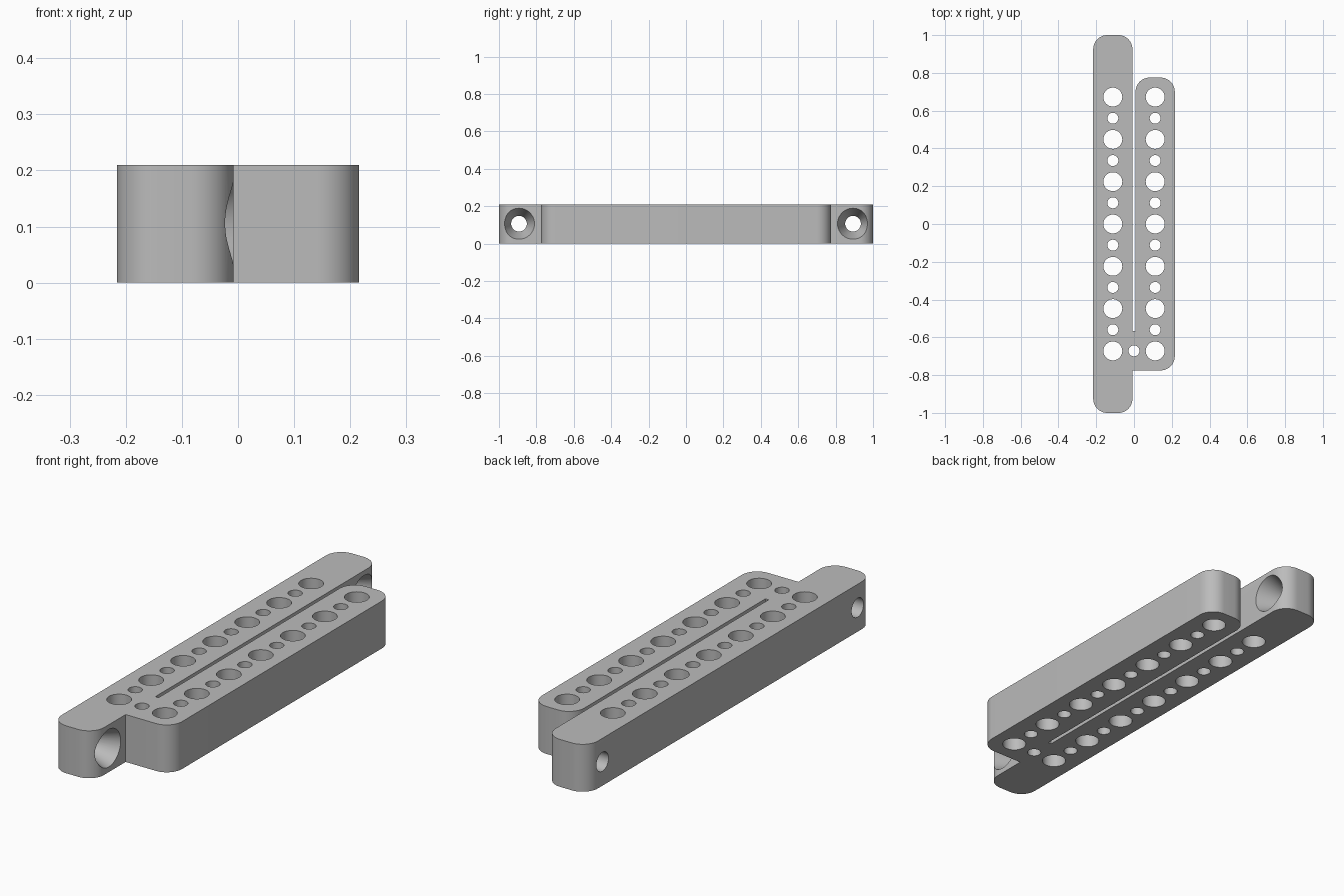
import bpy, bmesh, math
from mathutils import Matrix, Vector

if "Cube" in bpy.data.objects:
    bpy.data.objects.remove(bpy.data.objects["Cube"], do_unlink=True)

HEIGHT = 0.21
HALF_WIDTH = 0.216
GAP = 0.008            # half the slot between the two bars
SHORT = 0.775          # half length of the short bar
FILLET = 0.075
PITCH = 0.224
ROW = PITCH / 2        # x of each hole row
SCREW_Y = 0.893

grey = bpy.data.materials.new("satin grey")
grey.use_nodes = True
colour = (0.5, 0.5, 0.5, 1)
grey.diffuse_color = colour
grey.node_tree.nodes["Principled BSDF"].inputs["Base Color"].default_value = colour


def make_object(name, bm):
    bmesh.ops.recalc_face_normals(bm, faces=bm.faces)
    mesh = bpy.data.meshes.new(name)
    bm.to_mesh(mesh)
    bm.free()
    mesh.materials.append(grey)
    obj = bpy.data.objects.new(name, mesh)
    bpy.context.collection.objects.link(obj)
    return obj


def rounded_outline(corners, steps=12):
    """Round the corners that have a radius; all turns are right angles."""
    points = []
    for i, (x, y, radius) in enumerate(corners):
        here = Vector((x, y))
        if not radius:
            points.append(here)
            continue
        before = (Vector(corners[i - 1][:2]) - here).normalized()
        after = (Vector(corners[(i + 1) % len(corners)][:2]) - here).normalized()
        centre = here + (before + after) * radius
        for s in range(steps + 1):
            a = math.pi / 2 * s / steps
            points.append(centre - radius * (after * math.cos(a) + before * math.sin(a)))
    return points


# Body: a long bar and a short bar joined at the front, with a slot between
corners = [
    (-HALF_WIDTH, -1, FILLET), (-GAP, -1, FILLET),
    (-GAP, -SHORT, 0), (HALF_WIDTH, -SHORT, FILLET),
    (HALF_WIDTH, SHORT, FILLET), (GAP, SHORT, FILLET),
    (GAP, -0.567, 0), (-GAP, -0.567, 0),
    (-GAP, 1, FILLET), (-HALF_WIDTH, 1, FILLET),
]
bm = bmesh.new()
base = bm.faces.new([bm.verts.new((p.x, p.y, 0)) for p in rounded_outline(corners)])
top = bmesh.ops.extrude_face_region(bm, geom=[base])["geom"]
bmesh.ops.translate(bm, vec=(0, 0, HEIGHT),
                    verts=[v for v in top if isinstance(v, bmesh.types.BMVert)])
body = make_object("drilled_double_bar", bm)

# Upright holes: alternating large and small along both rows
cutters = bmesh.new()


def upright_hole(x, y, radius):
    bmesh.ops.create_cone(cutters, cap_ends=True, segments=40, radius1=radius,
                          radius2=radius, depth=HEIGHT * 2,
                          matrix=Matrix.Translation((x, y, HEIGHT / 2)))


for x in (-ROW, ROW):
    for i in range(-6, 7):
        upright_hole(x, i * ROW, 0.029 if i % 2 else 0.05)
upright_hole(0, -3 * PITCH, 0.029)


# Cross holes: a bore with a deep conical mouth, turned as one profile
def screw_hole(y):
    profile = [(-0.3, 0.042), (-0.112, 0.042), (-GAP, 0.083), (0.05, 0.106)]
    count = 40
    rings = []
    for x, r in profile:
        rings.append([cutters.verts.new((x, y + r * math.cos(math.tau * k / count),
                                         0.106 + r * math.sin(math.tau * k / count)))
                      for k in range(count)])
    for a, b in zip(rings, rings[1:]):
        for k in range(count):
            n = (k + 1) % count
            cutters.faces.new((a[k], a[n], b[n], b[k]))
    cutters.faces.new(rings[0])
    cutters.faces.new(rings[-1])


for y in (-SCREW_Y, SCREW_Y):
    screw_hole(y)
cutter = make_object("hole_cutter", cutters)
cutter.hide_render = True

# Cut all holes, then drop the cutter
cut = body.modifiers.new("holes", "BOOLEAN")
cut.operation = "DIFFERENCE"
cut.solver = "EXACT"
cut.object = cutter
bpy.ops.object.select_all(action="DESELECT")
body.select_set(True)
bpy.context.view_layer.objects.active = body
bpy.ops.object.modifier_apply(modifier=cut.name)
bpy.data.objects.remove(cutter, do_unlink=True)
bpy.ops.object.shade_smooth_by_angle(angle=math.radians(20))
